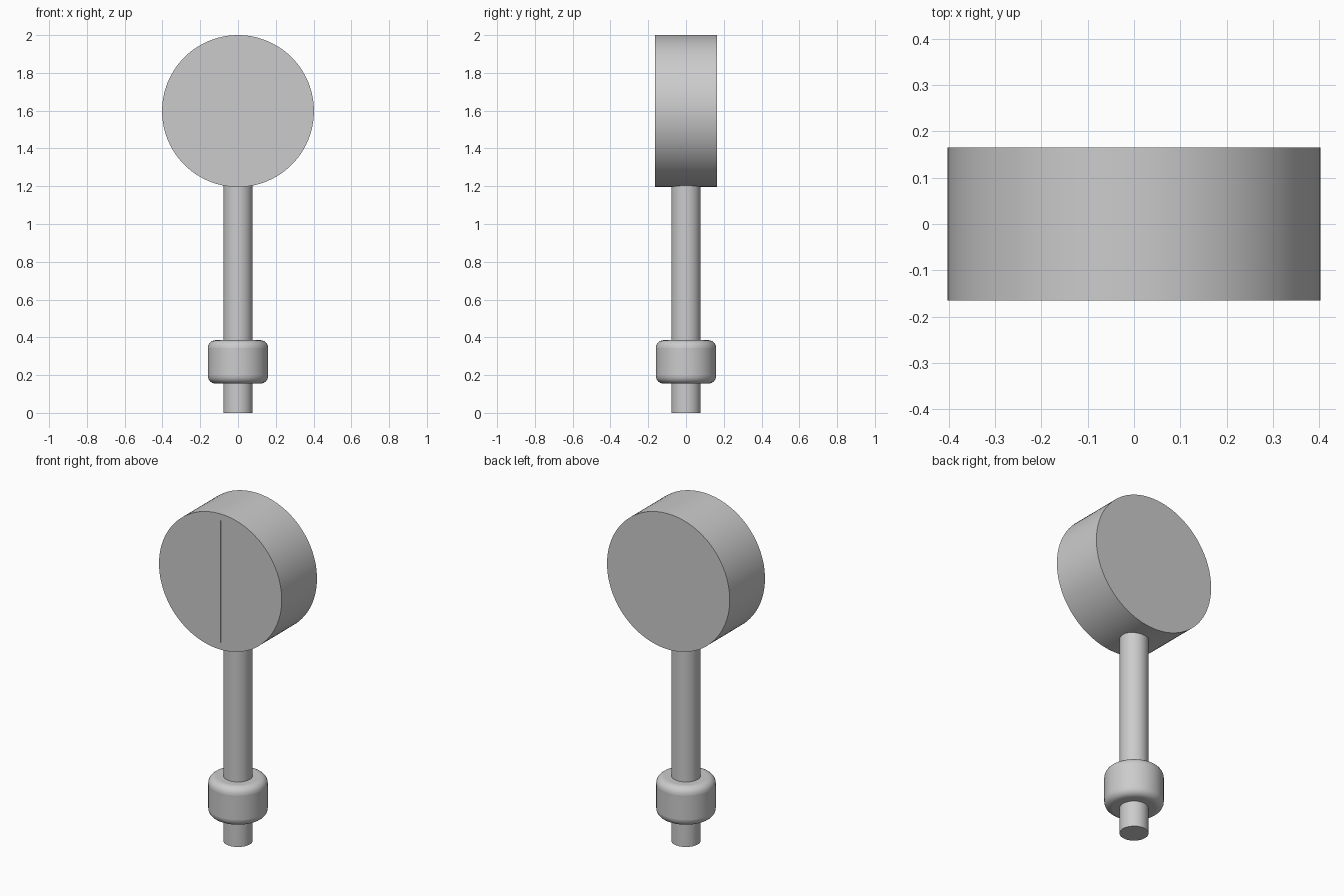
import bpy, bmesh, math

if "Cube" in bpy.data.objects:
    bpy.data.objects.remove(bpy.data.objects["Cube"])

SEGS = 96


def smooth(obj):
    bpy.ops.object.select_all(action='DESELECT')
    obj.select_set(True)
    bpy.context.view_layer.objects.active = obj
    bpy.ops.object.shade_smooth_by_angle(angle=math.radians(35))


def cylinder(name, radius, depth, z, rot=(0, 0, 0), segs=SEGS):
    bpy.ops.mesh.primitive_cylinder_add(vertices=segs, radius=radius, depth=depth,
                                        location=(0, 0, z), rotation=rot)
    obj = bpy.context.object
    obj.name = name
    return obj


# Shaft, with its top end seated in the round head
shaft = cylinder("shaft", 0.078, 1.22, 0.61, segs=64)
smooth(shaft)

# Rounded collar near the foot of the shaft
collar = cylinder("collar", 0.16, 0.23, 0.27, segs=64)
bevel = collar.modifiers.new("rounded_rims", 'BEVEL')
bevel.width, bevel.segments = 0.042, 6
bevel.limit_method, bevel.angle_limit = 'ANGLE', math.radians(40)
smooth(collar)

# Round head, facing the front
head = cylinder("round_head", 0.402, 0.33, 1.598, rot=(math.pi / 2, 0, 0))

# Shallow engraved mark on the front face
outline = [(0, 1.965), (0.365, 1.602), (0.357, 1.528), (0, 1.237)]
bm = bmesh.new()
face = bm.faces.new([bm.verts.new((x, -0.2, z)) for x, z in outline])
ext = bmesh.ops.extrude_face_region(bm, geom=[face])
bmesh.ops.translate(bm, vec=(0, 0.039, 0),
                    verts=[v for v in ext["geom"] if isinstance(v, bmesh.types.BMVert)])
bmesh.ops.recalc_face_normals(bm, faces=bm.faces)
mesh = bpy.data.meshes.new("mark_cutter")
bm.to_mesh(mesh)
bm.free()
cutter = bpy.data.objects.new("mark_cutter", mesh)
bpy.context.collection.objects.link(cutter)

cut = head.modifiers.new("engraved_mark", 'BOOLEAN')
cut.operation, cut.solver, cut.object = 'DIFFERENCE', 'EXACT', cutter
bpy.context.view_layer.objects.active = head
bpy.ops.object.modifier_apply(modifier=cut.name)
bpy.data.objects.remove(cutter)
smooth(head)
